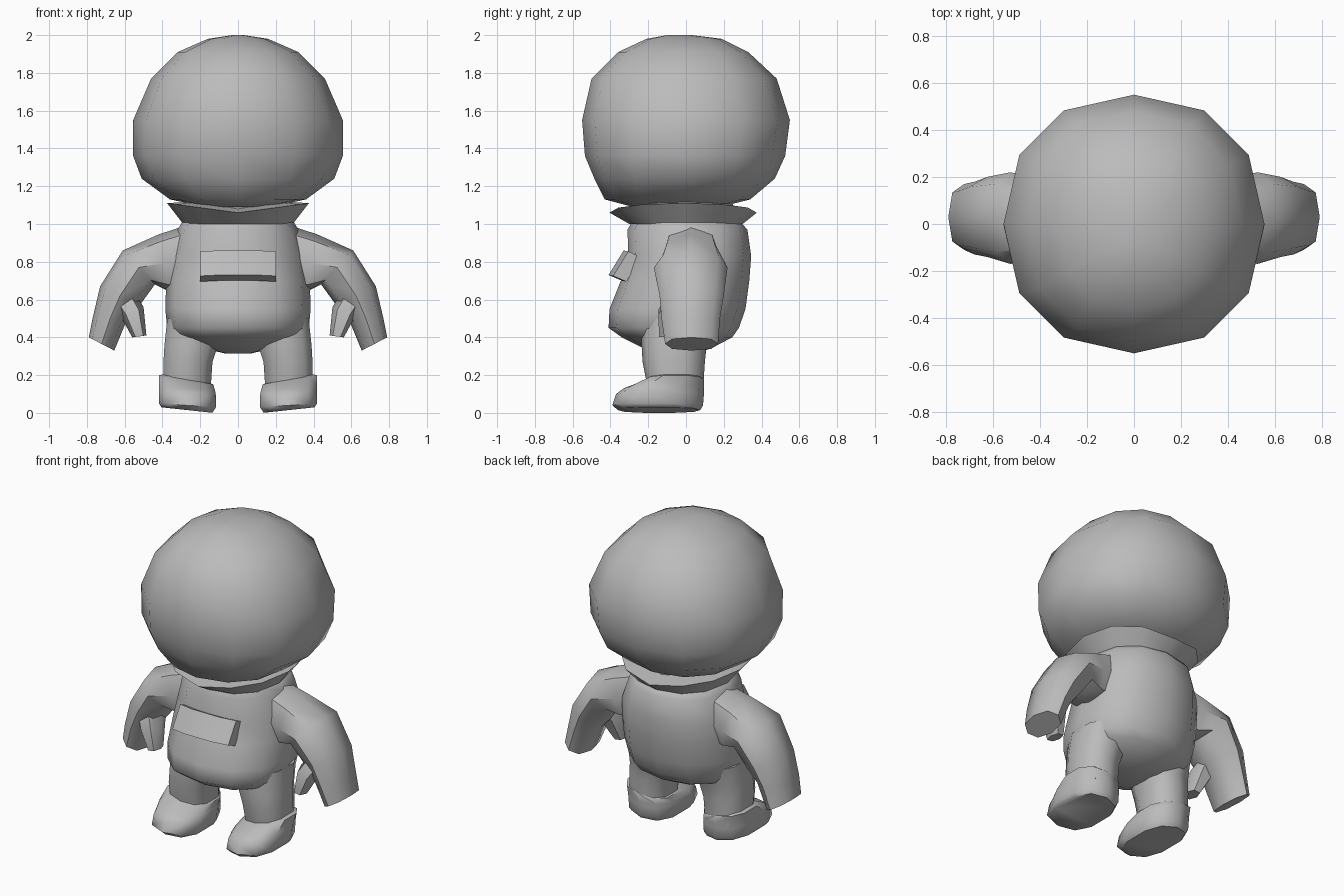
import bpy, bmesh, math
from mathutils import Vector

if "Cube" in bpy.data.objects:
    bpy.data.objects.remove(bpy.data.objects["Cube"])

grey = bpy.data.materials.new("plain grey")
grey.diffuse_color = (0.5, 0.5, 0.5, 1)
grey.use_nodes = True
grey.node_tree.nodes["Principled BSDF"].inputs["Base Color"].default_value = grey.diffuse_color


def curve(v, power):
    return math.copysign(abs(v) ** power, v)


def flat_ring(z, x0, x1, y0, y1, n=12, power=0.9, tilt=0.0):
    """Rounded horizontal ring filling a rectangle, optionally sloped across x."""
    ring = []
    for i in range(n):
        a = 2 * math.pi * i / n
        c, s = curve(math.sin(a), power), curve(math.cos(a), power)
        ring.append(Vector(((x0 + x1) / 2 + c * (x1 - x0) / 2,
                            (y0 + y1) / 2 + s * (y1 - y0) / 2, z + tilt * c)))
    return ring


def limb_ring(outer, inner, y0, y1, n=8, power=0.85):
    """Rounded ring spanning an outer and an inner (x, z) point."""
    o, i = Vector((outer[0], 0, outer[1])), Vector((inner[0], 0, inner[1]))
    ring = []
    for k in range(n):
        a = 2 * math.pi * k / n
        p = (o + i) / 2 + (o - i) / 2 * curve(math.cos(a), power)
        p.y = (y0 + y1) / 2 + curve(math.sin(a), power) * (y1 - y0) / 2
        ring.append(p)
    return ring


def loft(name, rings, mirror=False, caps=True, closed=False, angle=50):
    """Skin a list of rings, then shade it and optionally mirror it across x."""
    bm = bmesh.new()
    loops = [[bm.verts.new(p) for p in r] for r in rings]
    pairs = list(zip(loops, loops[1:]))
    if closed:
        pairs.append((loops[-1], loops[0]))
    for a, b in pairs:
        for i in range(len(a)):
            j = (i + 1) % len(a)
            bm.faces.new((a[i], a[j], b[j], b[i]))
    if caps and not closed:
        bm.faces.new(loops[0])
        bm.faces.new(loops[-1])
    bmesh.ops.recalc_face_normals(bm, faces=bm.faces)
    mesh = bpy.data.meshes.new(name)
    bm.to_mesh(mesh)
    bm.free()
    mesh.materials.append(grey)
    ob = bpy.data.objects.new(name, mesh)
    bpy.context.collection.objects.link(ob)
    if mirror:
        ob.modifiers.new("mirror", 'MIRROR').use_mirror_merge = False
    bpy.ops.object.select_all(action='DESELECT')
    ob.select_set(True)
    bpy.context.view_layer.objects.active = ob
    bpy.ops.object.shade_smooth_by_angle(angle=math.radians(angle))
    return ob


# Large rounded head: z, half width, front, back
head = [(1.09, .17, -.28, .18), (1.13, .36, -.43, .34), (1.24, .51, -.485, .47),
        (1.36, .555, -.535, .525), (1.55, .555, -.55, .55), (1.77, .46, -.5, .48),
        (1.91, .32, -.36, .33), (1.98, .16, -.21, .19), (2.0, .03, -.1, .03)]
loft("head", [flat_ring(z, -w, w, f, b) for z, w, f, b in head])

# Flared collar, its rim dipping at front and back
collar = [(1.0, .29, -.3, .3, 0), (1.085, .375, -.405, .375, .025),
          (1.10, .24, -.26, .24, .02), (1.0, .24, -.25, .25, 0)]
rings = []
for z, w, f, b, rise in collar:
    ring = flat_ring(z, -w, w, f, b)
    for p in ring:
        p.z += rise * (2 * abs(p.x) / w - 1)
    rings.append(ring)
loft("collar", rings, closed=True, angle=35)

# Neck stub joining head and torso
loft("neck", [flat_ring(z, -.25, .25, -.26, .25) for z in (.98, 1.15)])

# Torso with a belly pushed forward
torso = [(.315, .07, -.13, .06), (.345, .2, -.23, .14), (.40, .33, -.34, .245),
         (.45, .375, -.41, .28), (.55, .385, -.405, .315), (.70, .38, -.345, .335),
         (.83, .365, -.305, .345), (.97, .32, -.31, .325), (1.02, .29, -.28, .28)]
loft("torso", [flat_ring(z, -w, w, f, b) for z, w, f, b in torso], angle=60)

# Arms curving out and down, ending in mitten hands
arms = [((.22, 1.01), (.24, .66), -.12, .17), ((.42, .945), (.36, .64), -.14, .19),
        ((.61, .86), (.44, .68), -.17, .22), ((.73, .67), (.52, .57), -.14, .2),
        ((.77, .50), (.585, .50), -.13, .18), ((.79, .40), (.655, .33), -.11, .17)]
loft("arm", [limb_ring(*r) for r in arms], mirror=True)

# Thumbs on the inner front of each hand
thumb = [((.68, .60), (.54, .63), -.11, .08), ((.62, .51), (.5, .56), -.155, .02),
         ((.56, .40), (.485, .41), -.15, -.04)]
loft("thumb", [limb_ring(*r, n=6) for r in thumb], mirror=True)

# Short legs
legs = [(.12, .14, .40, -.2, .09), (.27, .13, .40, -.23, .1),
        (.36, .10, .395, -.235, .11), (.50, .08, .38, -.24, .16)]
loft("leg", [flat_ring(*r, n=10, power=.8) for r in legs], mirror=True)

# Boots with a low toe and raised ankle cuff
boots = [(.015, .13, .41, -.36, .075, .015), (.04, .11, .425, -.39, .09, .01),
         (.10, .11, .425, -.37, .095, .01), (.13, .115, .425, -.33, .095, .015),
         (.175, .125, .425, -.215, .095, .025), (.18, .14, .40, -.2, .09, .025)]
loft("boot", [flat_ring(*r[:5], n=10, power=.8, tilt=r[5]) for r in boots],
     mirror=True)

# Chest box, leaning back and wrapped slightly around the chest
section = [(-.33, .86), (-.265, .83), (-.34, .70), (-.41, .73)]
loft("chest_box", [[Vector((x, y + bend, z - bend * .2)) for y, z in section]
                   for x, bend in ((-.2, .025), (-.1, 0), (.1, 0), (.2, .025))],
     angle=30)
